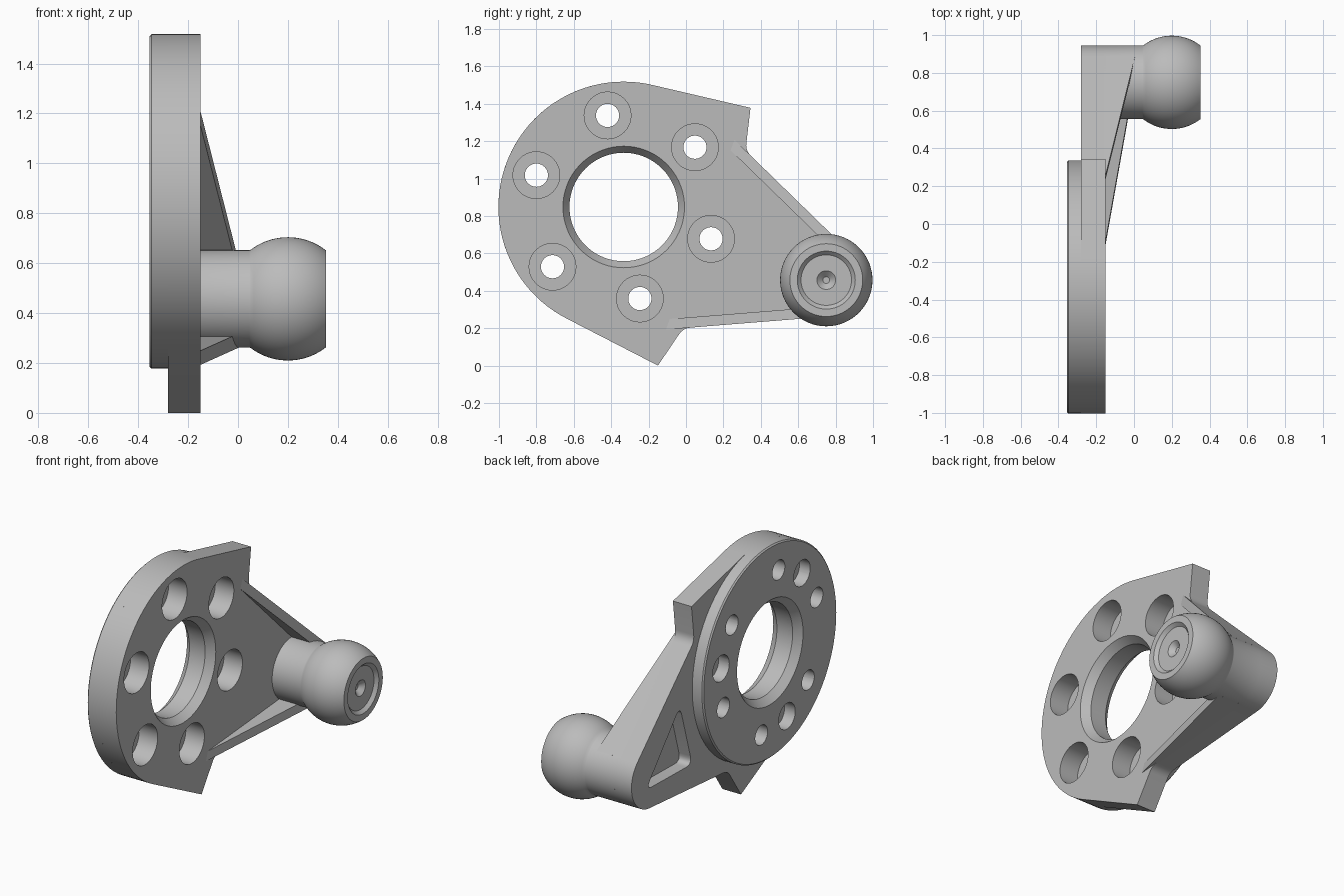
import bpy, bmesh
from math import sin, cos, radians, atan2, acos, sqrt, pi
from mathutils import Vector, Matrix

cube = bpy.data.objects.get("Cube")
if cube:
    bpy.data.objects.remove(cube, do_unlink=True)

steel = bpy.data.materials.new("light_grey_metal")
steel.use_nodes = True
GREY = (0.5, 0.5, 0.5, 1)
steel.diffuse_color = GREY
steel.node_tree.nodes["Principled BSDF"].inputs["Base Color"].default_value = GREY

# Main layout: 2D points are (y, z)
HUB, HUB_R = Vector((-0.333, 0.848)), 0.67
NECK, NECK_R = Vector((0.75, 0.457)), 0.195
BACK, SEAM, FRONT = -0.355, -0.28, -0.15
AXIS = (NECK - HUB).normalized()


def polar(c, r, a):
    return c + Vector((cos(a), sin(a))) * r


def lathe(bm, profile, centre, seg=48):
    """Spin (x, radius) points round an axis parallel to x."""
    vs = [bm.verts.new((x, centre.x + r, centre.y)) for x, r in profile]
    es = [bm.edges.new(p) for p in zip(vs, vs[1:])]
    bmesh.ops.spin(bm, geom=vs + es, cent=(0, *centre), axis=(1, 0, 0),
                   angle=2 * pi, steps=seg, use_duplicate=False)
    bmesh.ops.remove_doubles(bm, verts=bm.verts, dist=0.0001)


def drill(bm, centre, r, x0, x1, seg=40):
    lathe(bm, [(x0, 0), (x0, r), (x1, r), (x1, 0)], centre, seg)


def prism(bm, pts, x0, top):
    """Extrude an outline along x up to a height given by top(point)."""
    low = [bm.verts.new((x0, *p)) for p in pts]
    high = [bm.verts.new((top(p), *p)) for p in pts]
    bm.faces.new(low)
    bm.faces.new(high[::-1])
    n = len(pts)
    for i in range(n):
        j = (i + 1) % n
        bm.faces.new((low[i], high[i], high[j], low[j]))


def fillet(a, b, c, d, steps=6):
    """Round the corner b between a and c."""
    p, q = b + (a - b).normalized() * d, b + (c - b).normalized() * d
    ts = [i / steps for i in range(steps + 1)]
    return [p * (1 - t) ** 2 + b * 2 * t * (1 - t) + q * t * t for t in ts]


def tangent(c, r, p, side):
    v = p - c
    return atan2(v.y, v.x) + side * acos(r / v.length)


def arc(c, r, a0, a1, n):
    return [polar(c, r, a0 + (a1 - a0) * i / n) for i in range(n + 1)]


def make(name, bm):
    bmesh.ops.recalc_face_normals(bm, faces=bm.faces)
    me = bpy.data.meshes.new(name)
    bm.to_mesh(me)
    bm.free()
    me.materials.append(steel)
    ob = bpy.data.objects.new(name, me)
    bpy.context.collection.objects.link(ob)
    return ob


def cut(ob, bm):
    """Subtract the cutter mesh, then discard the cutter."""
    cutter = make("cutter", bm)
    cutter.hide_render = True
    mod = ob.modifiers.new("cut", "BOOLEAN")
    mod.operation, mod.solver, mod.object = "DIFFERENCE", "EXACT", cutter
    deps = bpy.context.evaluated_depsgraph_get()
    me = bpy.data.meshes.new_from_object(ob.evaluated_get(deps))
    ob.modifiers.clear()
    ob.data = me
    bpy.data.objects.remove(cutter, do_unlink=True)


def smooth(ob):
    bpy.ops.object.select_all(action="DESELECT")
    ob.select_set(True)
    bpy.context.view_layer.objects.active = ob
    bpy.ops.object.shade_smooth_by_angle(angle=radians(30))


bolts = [polar(HUB, 0.497, radians(40 + 60 * k)) for k in range(6)]
dowels = [polar(HUB, 0.497, radians(10 + 120 * k)) for k in range(3)]


def centre_bore(bm):
    lathe(bm, [(BACK - .05, 0), (BACK - .05, .33), (BACK, .33), (BACK + .045, .29),
               (FRONT - .05, .29), (FRONT, .325), (FRONT + .05, .325),
               (FRONT + .05, 0)], HUB, 72)


# Rear mounting disc with bolt and dowel holes
bm = bmesh.new()
lathe(bm, [(BACK, 0), (BACK, HUB_R - .008), (BACK + .008, HUB_R),
           (SEAM, HUB_R), (SEAM, 0)], HUB, 96)
disc = make("mounting_disc", bm)
bm = bmesh.new()
centre_bore(bm)
for p in bolts:
    drill(bm, p, 0.062, BACK - .05, SEAM + .05)
for p in dowels:
    drill(bm, p, 0.082, BACK - .05, SEAM + .05)
cut(disc, bm)

# Arm plate: disc outline, two pointed tabs, and an arm tapering to the neck
tab_top, tab_low = Vector((0.345, 1.378)), Vector((-0.15, 0))
in_top, in_low = Vector((0.318, 1.15)), Vector((-0.015, 0.2))
a_top = tangent(HUB, HUB_R, tab_top, 1)
a_low = tangent(HUB, HUB_R, tab_low, -1) + 2 * pi
n_top = tangent(NECK, NECK_R, in_top, -1)
n_low = tangent(NECK, NECK_R, in_low, 1) - 2 * pi
while n_low > n_top:
    n_low -= 2 * pi
while n_low < n_top - 2 * pi:
    n_low += 2 * pi
neck_top, neck_low = polar(NECK, NECK_R, n_top), polar(NECK, NECK_R, n_low)
outline = (arc(HUB, HUB_R, a_top, a_low, 48) + [tab_low]
           + fillet(tab_low, in_low, neck_low, 0.04)
           + arc(NECK, NECK_R, n_low, n_top, 20)
           + fillet(neck_top, in_top, tab_top, 0.04) + [tab_top])
bm = bmesh.new()
prism(bm, outline, SEAM, lambda p: FRONT)
plate = make("arm_plate", bm)
bm = bmesh.new()
centre_bore(bm)
for p in bolts:
    drill(bm, p, 0.125, SEAM - .05, FRONT + .05)
# Triangular lightening pocket in the back of the arm
tri = [Vector(p) for p in ((0.46, 0.79), (0.34, 0.38), (0.80, 0.39))]
pocket = [q for i in range(3) for q in fillet(tri[i - 1], tri[i], tri[(i + 1) % 3], 0.06)]
prism(bm, pocket, SEAM - .05, lambda p: SEAM + .08)
cut(plate, bm)


# Sloping ribs along both edges of the arm
RIB_START, RIB_SLOPE, RIB_W = 0.435, 0.195, 0.055


def along(p):
    return (p - HUB).dot(AXIS)


def rib(name, corner, end):
    line = (end - corner).normalized()
    inward = NECK - end
    inward = inward.normalized() * RIB_W

    def start(p):
        return p + line * ((RIB_START - along(p)) / line.dot(AXIS))
    pts = [start(end), end, end + inward, start(end + inward)]
    b = bmesh.new()
    prism(b, pts, FRONT - .01, lambda p: FRONT + RIB_SLOPE * (along(p) - RIB_START))
    return make(name, b)


rib("upper_rib", in_top, neck_top)
rib("lower_rib", in_low, neck_low)

# Neck and ball with a recessed, centre-drilled end face
BALL_X, BALL_R, END = 0.2, 0.247, 0.352
a0, a1 = acos(-0.15 / BALL_R), acos((END - BALL_X) / BALL_R)
ball = [(BALL_X + BALL_R * cos(a), BALL_R * sin(a))
        for a in (a0 + (a1 - a0) * i / 20 for i in range(21))]
bm = bmesh.new()
lathe(bm, [(FRONT - .01, 0), (FRONT - .01, NECK_R), (.045, NECK_R)] + ball
      + [(END, .155), (END - .02, .135), (END - .02, .05), (END - .05, .018),
         (END - .05, 0)], NECK, 64)
stud = make("ball_stud", bm)

for ob in (disc, plate, stud):
    smooth(ob)
